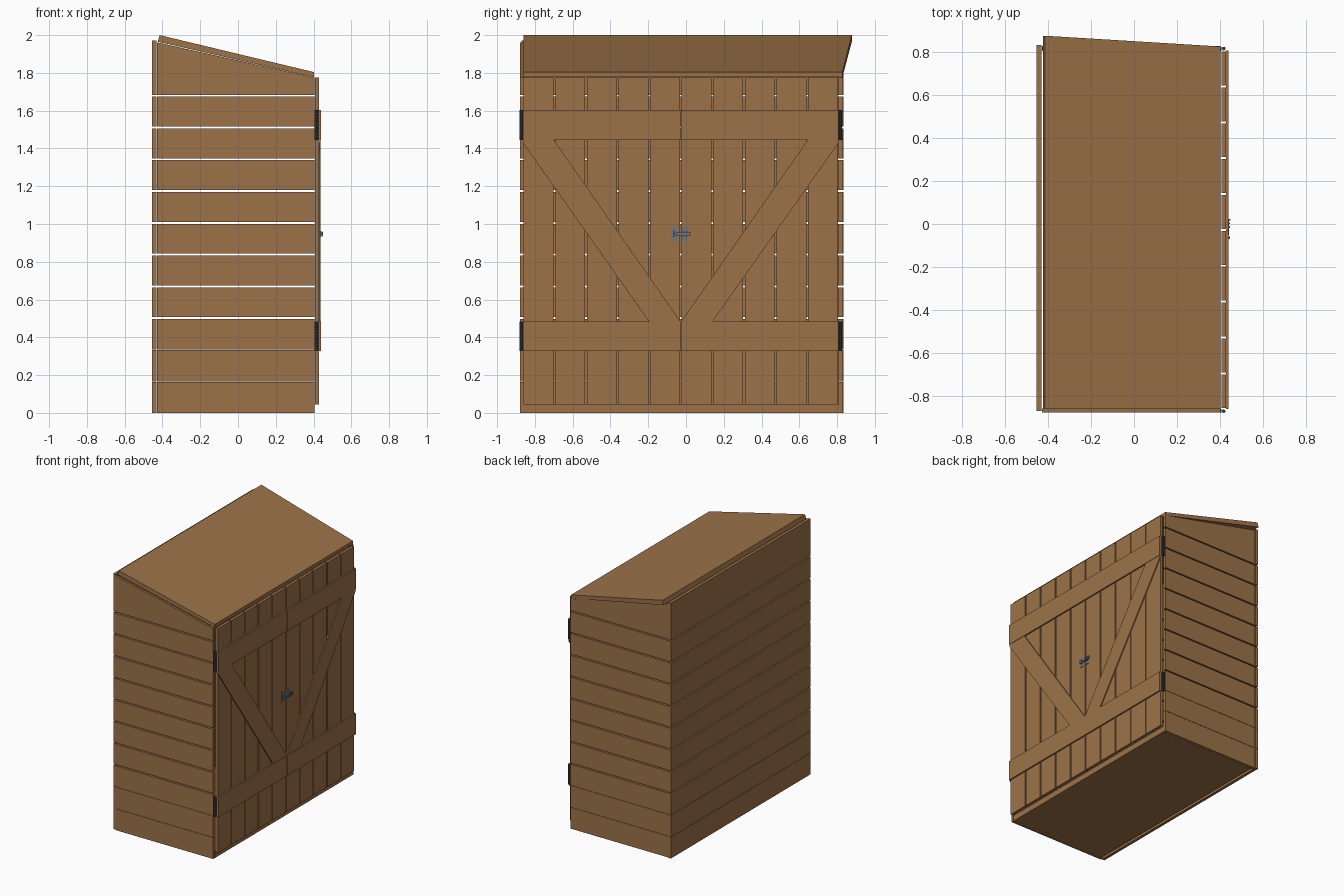
import bpy, bmesh, math
from mathutils import Vector

if "Cube" in bpy.data.objects:
    bpy.data.objects.remove(bpy.data.objects["Cube"])


def material(name, rgb):
    m = bpy.data.materials.new(name)
    m.diffuse_color = (*rgb, 1)
    m.use_nodes = True
    m.node_tree.nodes["Principled BSDF"].inputs["Base Color"].default_value = m.diffuse_color
    return m


WOOD = material("brown wood", (0.335, 0.171, 0.066))
DARK = material("dark iron", (0.06, 0.06, 0.065))
STEEL = material("grey steel", (0.16, 0.18, 0.2))


def prism(bm, pts, offset):
    """Extrude a flat polygon along an offset vector."""
    f = bm.faces.new([bm.verts.new(p) for p in pts])
    ext = bmesh.ops.extrude_face_region(bm, geom=[f])["geom"]
    verts = [g for g in ext if isinstance(g, bmesh.types.BMVert)]
    bmesh.ops.translate(bm, verts=verts, vec=Vector(offset))


def box(bm, x0, x1, y0, y1, z0, z1):
    prism(bm, [(x0, y0, z0), (x1, y0, z0), (x1, y1, z0), (x0, y1, z0)], (0, 0, z1 - z0))


def finish(bm, name, mat):
    bmesh.ops.recalc_face_normals(bm, faces=bm.faces)
    me = bpy.data.meshes.new(name)
    bm.to_mesh(me)
    bm.free()
    me.materials.append(mat)
    ob = bpy.data.objects.new(name, me)
    bpy.context.collection.objects.link(ob)
    return ob


# Board heights: ten gaps, the lowest two very narrow
PITCH = 0.1682
boards = []
for k in range(10):
    low = 0 if k == 0 else k * PITCH - 0.003 + (0.001 if k < 3 else 0.005)
    boards.append((low, (k + 1) * PITCH - 0.003 - (0.001 if k < 2 else 0.005)))
TOP_START = 10 * PITCH + 0.002

# Side walls, top board cut to the roof slope
for name, y0, y1 in (("left_wall", -0.879, -0.861), ("right_wall", 0.808, 0.83)):
    bm = bmesh.new()
    for a, b in boards:
        box(bm, -0.43, 0.404, y0, y1, a, b)
    prism(bm, [(-0.43, y0, TOP_START), (0.404, y0, TOP_START),
               (0.404, y0, 1.776), (-0.43, y0, 1.962)], (0, y1 - y0, 0))
    finish(bm, name, WOOD)

# Back wall
bm = bmesh.new()
for a, b in boards + [(TOP_START, 1.972)]:
    box(bm, -0.455, -0.432, -0.872, 0.834, a, b)
finish(bm, "back_wall", WOOD)

# Floor
bm = bmesh.new()
box(bm, -0.412, 0.404, -0.86, 0.807, 0.0, 0.045)
finish(bm, "floor", WOOD)

# Roof slab, wider along the back edge
bm = bmesh.new()
rows = []
for x, z, y1 in ((-0.425, 1.965, 0.878), (0.403, 1.777, 0.828),
                 (0.403, 1.804, 0.828), (-0.415, 2.0, 0.878)):
    rows.append((bm.verts.new((x, -0.86, z)), bm.verts.new((x, y1, z))))
for i in range(4):
    (a, b), (c, d) = rows[i], rows[(i + 1) % 4]
    bm.faces.new((a, b, d, c))
for s in (0, 1):
    bm.faces.new([r[s] for r in rows])
finish(bm, "roof", WOOD)

# Door boards, mirrored about the meeting line
MID, DP, GAP = -0.0275, 0.1672, 0.0045
for name, s in (("left_door", -1), ("right_door", 1)):
    bm = bmesh.new()
    for i in range(5):
        ys = sorted((MID + s * (i * DP + GAP), MID + s * ((i + 1) * DP - GAP)))
        box(bm, 0.408, 0.429, *ys, 0.045, 1.776)
    finish(bm, name + "_boards", WOOD)

    # Rails and diagonal brace
    bm = bmesh.new()
    ys = sorted((MID + s * 0.001, MID + s * 0.836))
    for z0, z1 in ((0.328, 0.483), (1.445, 1.604)):
        box(bm, 0.429, 0.440, *ys, z0, z1)
    brace = [(0.001, 0.483), (0.168, 0.483), (0.836, 1.43), (0.836, 1.445), (0.672, 1.445)]
    prism(bm, [(0.429, MID + s * y, z) for y, z in brace], (0.008, 0, 0))
    finish(bm, name + "_frame", WOOD)

    # Hinges: pin, stacked knuckles and two leaves
    bm = bmesh.new()
    hy = MID + s * 0.8455
    for z0, z1 in ((0.328, 0.483), (1.445, 1.604)):
        n = 9
        h = (z1 - z0) / n
        for k in range(n):
            r = 0.0085
            ring = [(0.4185 + r * math.cos(t), hy + r * math.sin(t), z0 + k * h + 0.001)
                    for t in [j * math.tau / 10 for j in range(10)]]
            prism(bm, ring, (0, 0, h - 0.002))
        box(bm, 0.415, 0.422, hy - 0.004, hy + 0.004, z0, z1)
        box(bm, 0.404, 0.408, *sorted((hy - s * 0.01, hy + s * 0.008)), z0, z1)
    finish(bm, name + "_hinges", DARK)

# Bolt latch across the two doors
bm = bmesh.new()
for y0, y1 in ((-0.08, -0.048), (-0.022, 0.008)):
    box(bm, 0.429, 0.433, y0, y1, 0.91, 0.985)
for y0, y1 in ((-0.07, -0.058), (-0.018, -0.010), (0.0, 0.007)):
    box(bm, 0.433, 0.448, y0, y1, 0.934, 0.960)
finish(bm, "latch_plates", STEEL)
bm = bmesh.new()
box(bm, 0.436, 0.444, -0.052, 0.024, 0.940, 0.954)
box(bm, 0.436, 0.451, 0.016, 0.024, 0.938, 0.958)
finish(bm, "latch_bolt", STEEL)
